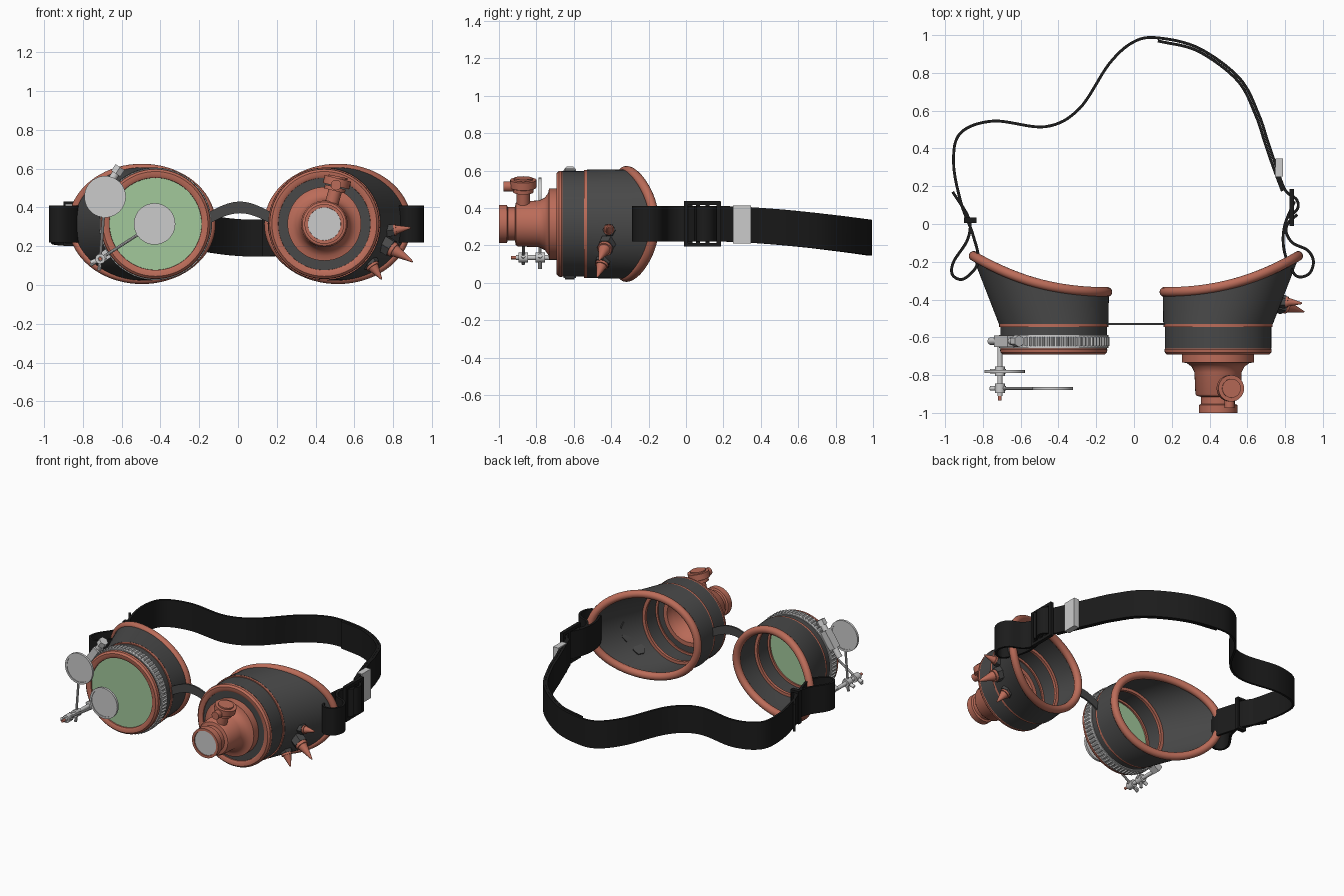
import bpy, bmesh, math
from math import cos, sin, pi
from mathutils import Vector

if "Cube" in bpy.data.objects:
    bpy.data.objects.remove(bpy.data.objects["Cube"])

def material(name, c):
    m = bpy.data.materials.new(name)
    m.diffuse_color = (*c, 1)
    m.use_nodes = True
    m.node_tree.nodes["Principled BSDF"].inputs["Base Color"].default_value = m.diffuse_color
    return m

COPPER = material("copper", (0.50, 0.15, 0.10))
LEATHER = material("dark_leather", (0.065, 0.065, 0.065))
BLACK = material("black_strap", (0.011, 0.011, 0.011))
GREEN = material("green_glass", (0.36, 0.58, 0.33))
CZ = 0.315

def finish(name, bm, mat):
    bmesh.ops.recalc_face_normals(bm, faces=bm.faces)
    me = bpy.data.meshes.new(name)
    bm.to_mesh(me)
    bm.free()
    ob = bpy.data.objects.new(name, me)
    bpy.context.collection.objects.link(ob)
    if mat:
        me.materials.append(mat)
    return ob

def loft(name, rings, mat, loop=False, caps=False):
    """Skin a list of closed rings of points."""
    bm = bmesh.new()
    vs = [[bm.verts.new(p) for p in r] for r in rings]
    n = len(vs[0])
    for i in range(len(vs) if loop else len(vs) - 1):
        a, b = vs[i], vs[(i + 1) % len(vs)]
        for k in range(n):
            bm.faces.new((a[k], a[(k + 1) % n], b[(k + 1) % n], b[k]))
    if caps:
        bm.faces.new(vs[0])
        bm.faces.new(vs[-1])
    return finish(name, bm, mat)

def lathe(name, prof, cx, mat, cz=CZ, loop=True, n=64):
    """Revolve (radius, y) points around a y axis."""
    rings = [[(cx + r * cos(2 * pi * k / n), y, cz + r * sin(2 * pi * k / n)) for k in range(n)]
             for r, y in prof]
    return loft(name, rings, mat, loop, not loop)

def rod(name, a, b, r1, mat=None, r2=None, n=20):
    a, b = Vector(a), Vector(b)
    q = (b - a).to_track_quat('Z', 'Y')
    r2 = r1 if r2 is None else r2
    rings = [[p + q @ Vector((r * cos(2 * pi * k / n), r * sin(2 * pi * k / n), 0)) for k in range(n)]
             for p, r in ((a, r1), (b, r2))]
    return loft(name, rings, mat, False, True)

def box(name, c, s, mat=None, roll=0):
    bm = bmesh.new()
    bmesh.ops.create_cube(bm, size=1)
    bmesh.ops.scale(bm, vec=s, verts=bm.verts)
    ob = finish(name, bm, mat)
    ob.location, ob.rotation_euler = c, (0, roll, 0)
    return ob

def spline(pts, steps=8):
    p = [Vector(v) for v in pts]
    p = [2 * p[0] - p[1]] + p + [2 * p[-1] - p[-2]]
    out = []
    for i in range(1, len(p) - 2):
        a, b, c, d = p[i - 1:i + 3]
        for k in range(steps):
            t = k / steps
            out.append(0.5 * (2 * b + (c - a) * t + (2 * a - 5 * b + 4 * c - d) * t * t
                              + (3 * b - a - 3 * c + d) * t ** 3))
    return out + [p[-2]]

def strap_z(y):
    return 0.315 - 0.075 * max(0, (y - 0.2) / 0.8) ** 1.5

def ribbon(name, pts, width=0.19, thick=0.015, shift=0):
    """Upright strap following a plan path."""
    path = spline(pts)
    rings = []
    for i, p in enumerate(path):
        t = (path[min(i + 1, len(path) - 1)] - path[max(i - 1, 0)]).normalized()
        nrm = Vector((-t.y, t.x))
        z = strap_z(p.y)
        rings.append([(*(p + nrm * (shift + s * thick / 2)), z + h * width / 2)
                      for s, h in ((-1, -1), (1, -1), (1, 1), (-1, 1))])
    return loft(name, rings, BLACK, False, True)

# Both eye cups: flared leather shell, rolled rim, barrel and copper rings
def cup_point(cx, s, a, t, inset=0):
    u0, z0 = (0.29 - inset) * cos(a), (0.29 - inset) * sin(a)
    u1, z1 = 0.07 + (0.362 - inset) * cos(a), (0.292 - inset) * sin(a)
    y1 = -0.36 + 0.2 * (max(0, u1 + 0.29) / 0.73) ** 2.2
    return (cx + s * (u0 + (u1 - u0) * t), -0.53 + (y1 + 0.53) * t, CZ + z0 + (z1 - z0) * t)

for side, s in (("left", -1), ("right", 1)):
    cx = 0.01 + s * 0.435
    ang = [2 * pi * k / 72 for k in range(72)]
    walls = [(0, 0), (0.5, 0), (1, 0), (1, 0.022), (0.5, 0.022), (0, 0.03)]
    loft(side + "_eye_cup", [[cup_point(cx, s, a, t, i) for a in ang] for t, i in walls], LEATHER, True)
    rim = []
    for k, a in enumerate(ang):
        p = Vector(cup_point(cx, s, a, 1, 0.008))
        tan = (Vector(cup_point(cx, s, a + .02, 1)) - Vector(cup_point(cx, s, a - .02, 1))).normalized()
        e1 = tan.cross(Vector((0, 1, 0))).normalized()
        e2 = tan.cross(e1)
        rim.append([p + 0.026 * (e1 * cos(2 * pi * j / 14) + e2 * sin(2 * pi * j / 14)) for j in range(14)])
    loft(side + "_cup_rim", rim, COPPER, True)
    lathe(side + "_barrel", [(.282, -.53), (.282, -.66), (.25, -.66), (.25, -.53)], cx, LEATHER)
    lathe(side + "_seam_ring", [(.24, -.525), (.289, -.525), (.289, -.545), (.24, -.545)], cx, COPPER)
    lathe(side + "_front_ring", [(.235, -.655), (.278, -.655), (.284, -.665), (.282, -.68), (.27, -.692),
                                 (.25, -.692), (.238, -.685)], cx, COPPER)

# Left lens, hose-clamp band with teeth and screw housing
LX, RX = -0.425, 0.445
lathe("green_lens", [(.24, -.668), (.24, -.676)], LX, GREEN, loop=False)
lathe("clamp_band", [(.28, -.588), (.289, -.588), (.289, -.656), (.28, -.656)], LX, None)
teeth = []
for y in (-.597, -.647):
    teeth.append([(LX + r * cos(a), y, CZ + r * sin(a)) for k in range(288)
                  for a, r in [(2 * pi * k / 288, .296 if k % 4 < 2 else .287)]])
loft("clamp_teeth", teeth, None, False, True).data.polygons[0].select = False
bm = bmesh.new()
me = bpy.data.objects["clamp_teeth"].data
bm.from_mesh(me)
bmesh.ops.delete(bm, geom=[f for f in bm.faces if len(f.verts) > 4], context='FACES_ONLY')
bm.to_mesh(me)
bm.free()
th = math.radians(146)
out, tan = Vector((cos(th), 0, sin(th))), Vector((sin(th), 0, -cos(th)))
hub = Vector((LX, -.62, CZ)) + out * .315
box("clamp_housing", hub, (.13, .062, .045), roll=-math.atan2(tan.z, tan.x))
rod("clamp_screw", hub - tan * .13, hub + tan * .10, .02)
rod("clamp_screw_head", hub + tan * .10, hub + tan * .14, .032, n=6)

# Swing-out magnifiers on a hinge post
px, pz = -.71, .135
rod("hinge_post", (px, -.60, pz), (px, -.91, pz), .013)
rod("hinge_tip", (px, -.90, pz), (px, -.935, pz), .009, COPPER)
box("post_mount", (-.69, -.62, .15), (.07, .055, .05), roll=-.6)
for i, (x, y, z) in enumerate(((-.685, -.78, .455), (-.43, -.87, CZ))):
    d = Vector((x - px, 0, z - pz)).normalized()
    c = Vector((x, y, z))
    lathe(f"magnifier_{i}", [(.096, y + .004), (.096, y - .004)], x, None, z, False, 40)
    lathe(f"magnifier_frame_{i}", [(.093, y + .008), (.107, y + .008), (.107, y - .008), (.093, y - .008)],
          x, None, z, n=40)
    rod(f"magnifier_arm_{i}", (px, y, pz), c - d * .1, .008, n=10)
    rod(f"arm_tail_{i}", (px, y, pz), Vector((px, y, pz)) - d * .06, .010, n=10)
    rod(f"arm_hub_{i}", (px, y + .025, pz), (px, y - .025, pz), .026)
    rod(f"arm_thumbscrew_{i}", (px - .05, y, pz - .02), (px + .03, y, pz + .01), .012, n=12)

# Right telescope nozzle
lathe("nozzle_backing", [(.18, -.665), (.26, -.665), (.26, -.678), (.18, -.678)], RX, LEATHER)
lathe("nozzle", [(.16, -.655), (.19, -.655), (.19, -.732), (.165, -.737), (.14, -.755), (.125, -.785),
                 (.12, -.90), (.113, -.91), (.09, -.915), (.09, -.953), (.102, -.958), (.102, -1.0),
                 (.085, -1.0), (.08, -.93), (.10, -.78), (.15, -.70)], RX, COPPER)
lathe("nozzle_lens", [(.086, -.985), (.086, -.993)], RX, None, loop=False)
rod("valve_neck", (.48, -.87, .41), (.505, -.87, .50), .035, COPPER)
rod("valve_base", (.497, -.87, .485), (.502, -.87, .505), .055, COPPER)
rod("valve_knob", (.505, -.87, .51), (.515, -.87, .55), .07, COPPER, n=28)
rod("valve_cap", (.515, -.87, .55), (.517, -.87, .56), .05, COPPER)
rod("valve_outlet", (.505, -.90, .515), (.505, -.975, .515), .027, COPPER)

# Spikes on hex nuts at the right cup
for i, (a, b, r) in enumerate((((.775, -.41, .28), (.89, -.42, .295), .026),
                               ((.755, -.42, .21), (.90, -.465, .12), .036),
                               ((.675, -.44, .125), (.74, -.475, .03), .032))):
    a, b = Vector(a), Vector(b)
    rod(f"spike_nut_{i}", a - (b - a) * .1, a.lerp(b, .25), r * 1.35, LEATHER, n=6)
    rod(f"spike_collar_{i}", a.lerp(b, .2), a.lerp(b, .36), r * 1.1, COPPER)
    rod(f"spike_{i}", a.lerp(b, .36), b, r * .9, COPPER, .004)

# Nose bridge: flat arched strip
arch = []
for k in range(17):
    x = -.15 + .32 * k / 16
    z = .345 + .055 * sin(pi * k / 16)
    arch.append([(x, y, z + h) for y, h in ((-.536, -.03), (-.524, -.03), (-.524, .03), (-.536, .03))])
loft("nose_bridge", arch, LEATHER, False, True)

# Strap: main run, doubled end and the right-hand loop
back = [(.0, .965), (.13, .985), (.345, .93), (.56, .77), (.66, .58), (.71, .43), (.755, .30), (.80, .18)]
ribbon("main_strap", [(-.96, .17), (-.875, .03), (-.88, -.08), (-.955, -.20), (-.96, -.27), (-.90, -.29),
                      (-.825, -.20), (-.855, -.05), (-.915, .11), (-.955, .32), (-.92, .48), (-.745, .545),
                      (-.47, .515), (-.29, .61), (-.13, .85)] + back + [(.86, .13), (.865, .08), (.81, .03)])
ribbon("strap_second_ply", back[1:], shift=-.016)
ribbon("strap_loop", [(.85, .12), (.80, .0), (.79, -.1), (.81, -.19), (.86, -.275), (.925, -.265),
                      (.95, -.2), (.92, -.14), (.84, -.10), (.805, -.04), (.82, .01), (.865, .05)])

# Buckle, strap end clip and left slider
for y in (.0, .065, .115, .175):
    box("buckle_bar", (.835, y, CZ), (.024, .022, .24), BLACK)
for s in (-1, 1):
    box("buckle_rail", (.835, .0875, CZ + s * .112), (.024, .195, .02), BLACK)
    box("slider_rail", (-.868, .02, CZ + s * .107), (.05, .03, .016), BLACK)
for x in (-.895, -.84):
    box("slider_bar", (x, .02, CZ), (.01, .03, .23), BLACK)
box("strap_end_clip", (.768, .30, .312), (.04, .095, .205), None)

# Smooth shading with crisp edges
bpy.ops.object.select_all(action='SELECT')
bpy.context.view_layer.objects.active = bpy.data.objects["nozzle"]
bpy.ops.object.shade_smooth_by_angle(angle=math.radians(35))
